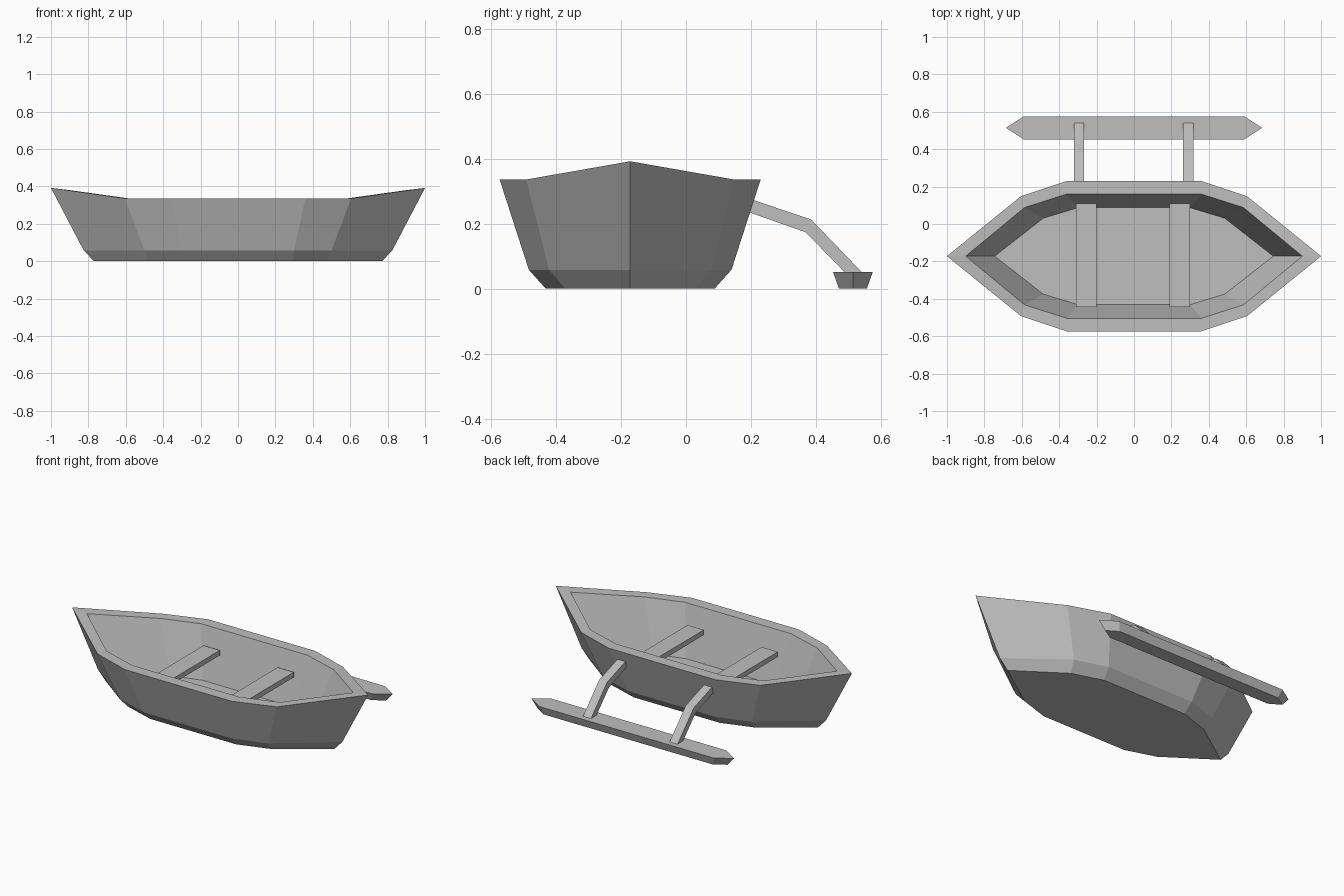
import bpy
import bmesh

cube = bpy.data.objects.get("Cube")
if cube:
    bpy.data.objects.remove(cube, do_unlink=True)

grey = bpy.data.materials.new("plain grey")
grey.use_nodes = True
colour = (0.52, 0.52, 0.52, 1)
grey.diffuse_color = colour
grey.node_tree.nodes["Principled BSDF"].inputs["Base Color"].default_value = colour


def finish(name, bm):
    bmesh.ops.recalc_face_normals(bm, faces=bm.faces)
    mesh = bpy.data.meshes.new(name)
    bm.to_mesh(mesh)
    bm.free()
    mesh.materials.append(grey)
    obj = bpy.data.objects.new(name, mesh)
    bpy.context.collection.objects.link(obj)
    return obj


def ring(stations, side_z, tip_z, centre_y):
    """Mirror (x, half width) stations into a closed pointed outline."""
    tip, rest = stations[0], stations[1:]
    quarter = [(tip, 0, tip_z)] + [(x, w, side_z) for x, w in rest]
    half = quarter + [(-x, w, z) for x, w, z in reversed(quarter)]
    outline = half + [(x, -w, z) for x, w, z in reversed(half[1:-1])]
    return [(x, y + centre_y, z) for x, y, z in outline]


def loft(name, rings):
    """Skin successive outlines and cap the first and last."""
    bm = bmesh.new()
    loops = [[bm.verts.new(p) for p in r] for r in rings]
    for a, b in zip(loops, loops[1:]):
        for i in range(len(a)):
            j = (i + 1) % len(a)
            bm.faces.new((a[i], a[j], b[j], b[i]))
    bm.faces.new(loops[0])
    bm.faces.new(loops[-1])
    return finish(name, bm)


def extrude_profile(name, profile, x0, x1):
    """Extrude a y-z profile along x."""
    bm = bmesh.new()
    face = bm.faces.new([bm.verts.new((x0, y, z)) for y, z in profile])
    side = bmesh.ops.extrude_face_region(bm, geom=[face])
    verts = [v for v in side["geom"] if isinstance(v, bmesh.types.BMVert)]
    bmesh.ops.translate(bm, verts=verts, vec=(x1 - x0, 0, 0))
    return finish(name, bm)


# Hull: outside from the flat bottom up to the rim, then down to the floor
hull_y = -0.172
loft("hull", [
    ring([0.77, (0.48, 0.2), (0.29, 0.26)], 0, 0, hull_y),
    ring([0.825, (0.5, 0.25), (0.3, 0.312)], 0.058, 0.058, hull_y),
    ring([1.0, (0.605, 0.32), (0.36, 0.402)], 0.336, 0.392, hull_y),
    ring([0.9, (0.585, 0.26), (0.36, 0.332)], 0.336, 0.38, hull_y),
    ring([0.745, (0.485, 0.203), (0.3, 0.259)], 0.035, 0.035, hull_y),
])

# Outrigger float with pointed ends
loft("outrigger_float", [
    ring([0.64, (0.57, 0.043)], 0, 0, 0.514),
    ring([0.685, (0.59, 0.061)], 0.051, 0.051, 0.514),
])

# Benches across the hull
bench = [(-0.443, 0.205), (0.11, 0.205), (0.11, 0.236), (-0.443, 0.236)]
extrude_profile("right_bench", bench, -0.31, -0.2)
extrude_profile("left_bench", bench, 0.19, 0.3)

# Bent arms from the hull side down to the float
arm = [(0.18, 0.282), (0.385, 0.213), (0.543, 0.049),
       (0.49, 0.049), (0.368, 0.174), (0.18, 0.24)]
extrude_profile("right_arm", arm, -0.322, -0.268)
extrude_profile("left_arm", arm, 0.263, 0.317)
